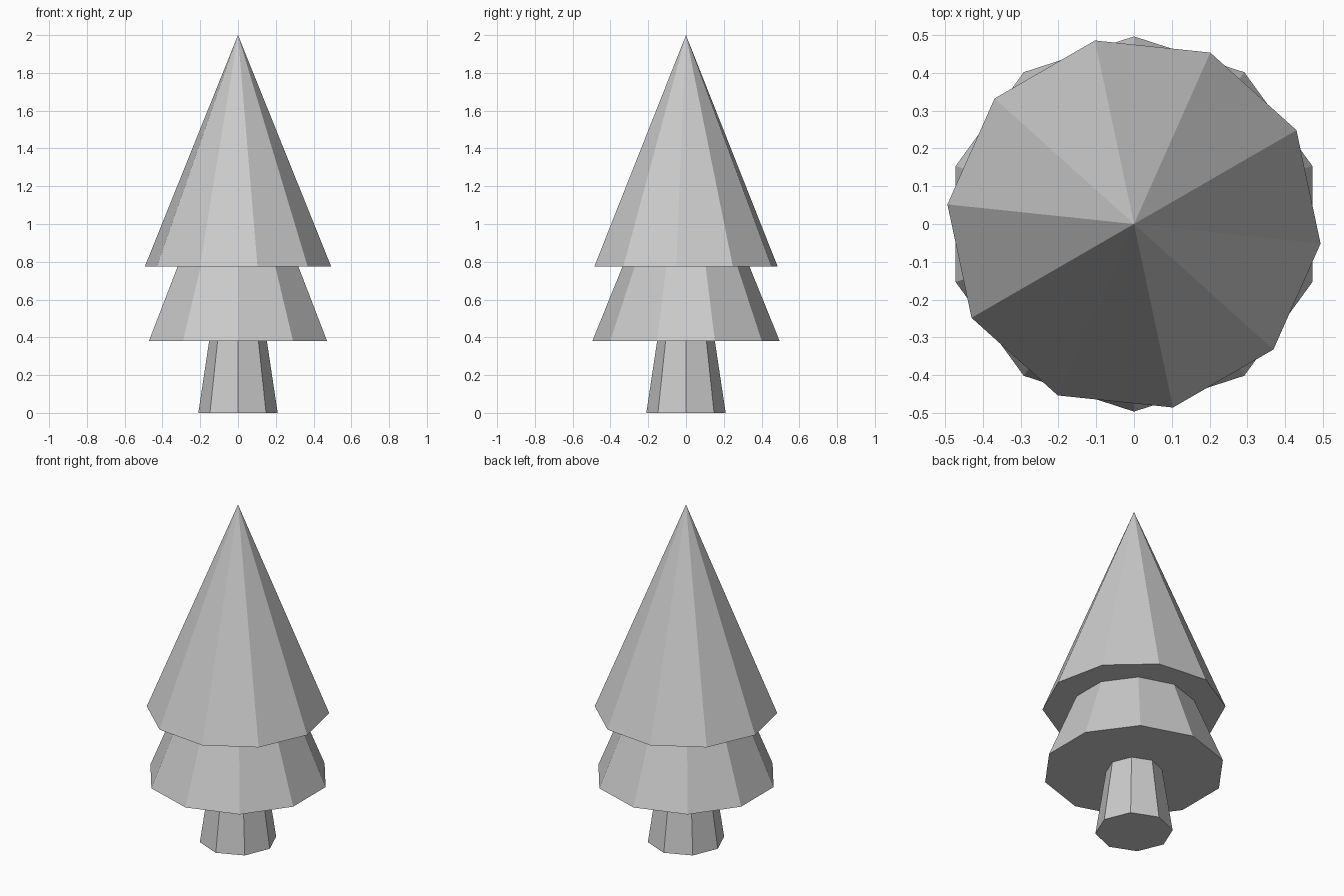
import bpy
from math import radians

if "Cube" in bpy.data.objects:
    bpy.data.objects.remove(bpy.data.objects["Cube"])


def tapered(name, sides, r_bottom, r_top, z0, z1, angle):
    """Flat-shaded cone or frustum with its first corner at the given angle from +x."""
    bpy.ops.mesh.primitive_cone_add(vertices=sides, radius1=r_bottom, radius2=r_top,
                                    depth=z1 - z0, location=(0, 0, (z0 + z1) / 2))
    obj = bpy.context.object
    obj.name = name
    # Blender starts cones on +y, so turn relative to 90 degrees
    obj.rotation_euler.z = radians(angle - 90)
    return obj


# Octagonal trunk, tapering up into the foliage
tapered("trunk", 8, 0.21, 0.15, 0.0, 0.40, 0)

# Two ten-sided foliage cones, the upper one turned slightly
tapered("lower_foliage", 10, 0.496, 0.0, 0.38, 1.605, 90)
tapered("upper_foliage", 10, 0.496, 0.0, 0.775, 2.0, 30)
